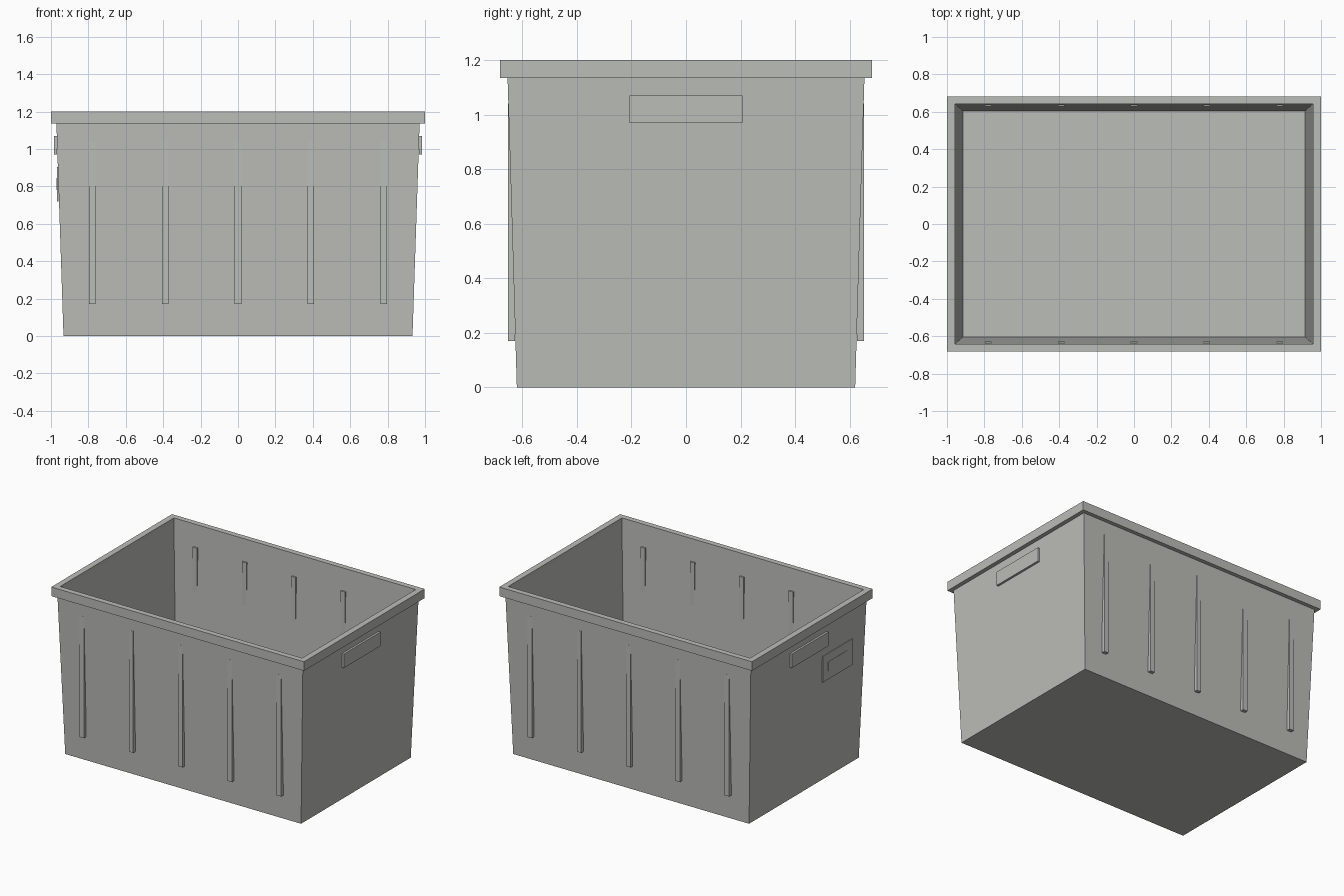
import bpy, bmesh
from mathutils import Vector

cube = bpy.data.objects.get("Cube")
if cube:
    bpy.data.objects.remove(cube, do_unlink=True)


def material(name, color):
    m = bpy.data.materials.new(name)
    m.use_nodes = True
    m.diffuse_color = color
    m.node_tree.nodes["Principled BSDF"].inputs["Base Color"].default_value = color
    return m


grey = material("grey plastic", (0.5, 0.51, 0.48, 1))


def finish(name, bm):
    bmesh.ops.recalc_face_normals(bm, faces=bm.faces)
    mesh = bpy.data.meshes.new(name)
    bm.to_mesh(mesh)
    bm.free()
    mesh.materials.append(grey)
    obj = bpy.data.objects.new(name, mesh)
    bpy.context.collection.objects.link(obj)
    return obj


def box(name, lo, hi):
    bm = bmesh.new()
    bmesh.ops.create_cube(bm, size=1)
    lo, hi = Vector(lo), Vector(hi)
    for v in bm.verts:
        v.co = (lo + hi) / 2 + v.co * (hi - lo)
    return finish(name, bm)


def rings(name, sections, closed):
    """Skin rectangles (half x, half y, z); either join the ends or cap them."""
    bm = bmesh.new()
    loops = [[bm.verts.new((sx * x, sy * y, z))
              for sx, sy in ((-1, -1), (1, -1), (1, 1), (-1, 1))]
             for x, y, z in sections]
    pairs = list(zip(loops, loops[1:]))
    if closed:
        pairs.append((loops[-1], loops[0]))
    else:
        bm.faces.new(loops[0])
        bm.faces.new(loops[-1])
    for a, b in pairs:
        for i in range(4):
            j = (i + 1) % 4
            bm.faces.new((a[i], a[j], b[j], b[i]))
    return finish(name, bm)


# Tapered open tub with inner walls and floor
rings("tub", [(0.933, 0.62, 0), (0.972, 0.655, 1.17),
              (0.956, 0.641, 1.17), (0.915, 0.605, 0.02)], False)

# Overhanging rim
rings("rim", [(0.97, 0.653, 1.135), (1, 0.682, 1.135), (1, 0.682, 1.2),
              (0.957, 0.642, 1.2), (0.956, 0.641, 1.17)], True)

# Upright ribs through the long walls
for side, y in (("front", -0.6395), ("back", 0.6395)):
    for i in range(5):
        x = (i - 2) * 0.39
        box(f"{side}_rib_{i + 1}", (x - 0.0175, y - 0.0125, 0.17),
            (x + 0.0175, y + 0.0125, 1.04))

# Handle blocks on the short walls
for side, x in (("right", -0.976), ("left", 0.976)):
    box(f"{side}_handle", (x - 0.008, -0.207, 0.97), (x + 0.008, 0.207, 1.07))

# Thin label holder on one short wall
box("label_plate", (-0.968, -0.5, 0.72), (-0.96, -0.165, 0.905))
box("label_insert", (-0.97, -0.44, 0.78), (-0.962, -0.225, 0.845))
